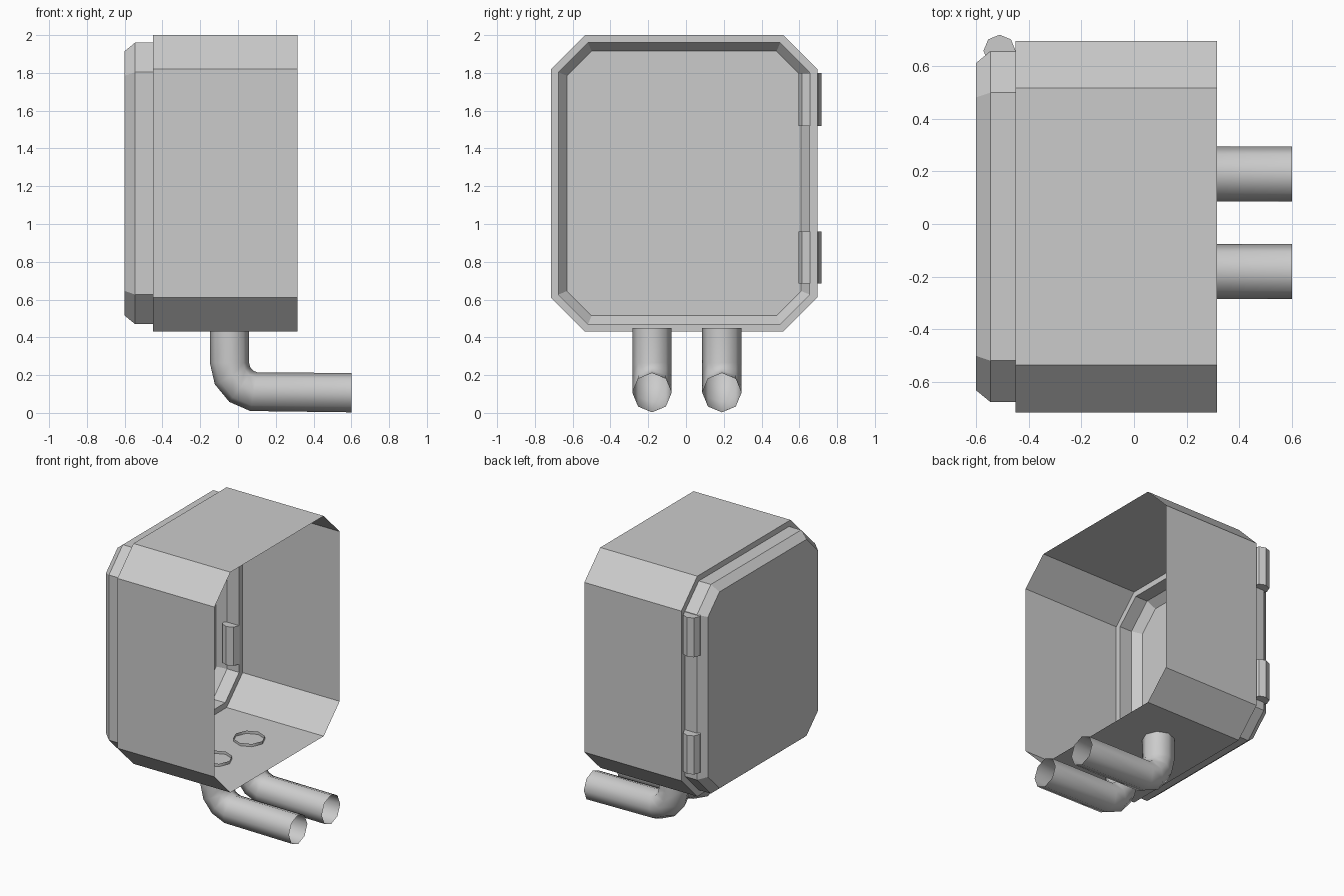
import bpy, bmesh, math

cube = bpy.data.objects.get("Cube")
if cube:
    bpy.data.objects.remove(cube, do_unlink=True)

grey = bpy.data.materials.new("light_grey")
grey.use_nodes = True
grey.diffuse_color = (0.6, 0.6, 0.6, 1)
grey.node_tree.nodes["Principled BSDF"].inputs["Base Color"].default_value = (0.6, 0.6, 0.6, 1)


def loft(name, rings, cap_start=False, cap_end=False, smooth=False):
    """Skin a list of point rings, with optional end caps."""
    bm = bmesh.new()
    loops = [[bm.verts.new(p) for p in ring] for ring in rings]
    for a, b in zip(loops, loops[1:]):
        for i in range(len(a)):
            j = (i + 1) % len(a)
            bm.faces.new((a[i], a[j], b[j], b[i]))
    if cap_start:
        bm.faces.new(loops[0][::-1])
    if cap_end:
        bm.faces.new(loops[-1])
    bmesh.ops.recalc_face_normals(bm, faces=bm.faces)
    mesh = bpy.data.meshes.new(name)
    bm.to_mesh(mesh)
    bm.free()
    mesh.materials.append(grey)
    mesh.shade_smooth() if smooth else mesh.shade_flat()
    obj = bpy.data.objects.new(name, mesh)
    bpy.context.collection.objects.link(obj)
    return obj


def outline(x, inset):
    """Chamfered rectangle in the YZ plane, offset inwards by inset."""
    hy, hz = 0.705 - inset, 0.785 - inset
    c = 0.18 - 0.586 * inset
    quarter = [(hy, hz - c), (hy - c, hz)]
    pts = []
    for sy, sz in ((1, 1), (-1, 1), (-1, -1), (1, -1)):
        corner = quarter if sy * sz > 0 else quarter[::-1]
        pts += [(x, -0.01 + sy * y, 1.215 + sz * z) for y, z in corner]
    return pts


# Open housing with a narrow flange towards the lid
loft("housing", [outline(0.315, 0), outline(-0.45, 0), outline(-0.45, 0.04)])

# Hollow lid with a bevelled rim
loft("lid", [outline(-0.45, 0.04), outline(-0.545, 0.04), outline(-0.6, 0.085)],
     cap_end=True)

# Two hinge barrels
for name, low, high in (("upper_hinge", 1.52, 1.8), ("lower_hinge", 0.685, 0.96)):
    rings = [[(-0.51 + 0.061 * math.cos(k * math.pi / 4),
               0.657 + 0.061 * math.sin(k * math.pi / 4), z) for k in range(8)]
             for z in (low, high)]
    loft(name, rings, cap_start=True, cap_end=True)


def pipe(name, y):
    """Open eight-sided pipe: down from the floor, then bent sideways."""
    bend, r = 0.155, 0.104
    stations = [(-0.045, 0.45, 180)]
    for deg in (180, 206, 233, 260):
        a = math.radians(deg)
        stations.append((0.11 + bend * math.cos(a), 0.265 + bend * math.sin(a), deg))
    stations.append((0.6, 0.107, 270))
    rings = []
    for x, z, deg in stations:
        a = math.radians(deg)
        ring = []
        for k in range(8):
            t = k * math.pi / 4
            u = r * math.cos(t)
            ring.append((x + u * math.cos(a), y + r * math.sin(t), z + u * math.sin(a)))
        rings.append(ring)
    loft(name, rings, smooth=True)


pipe("front_pipe", -0.18)
pipe("back_pipe", 0.19)
